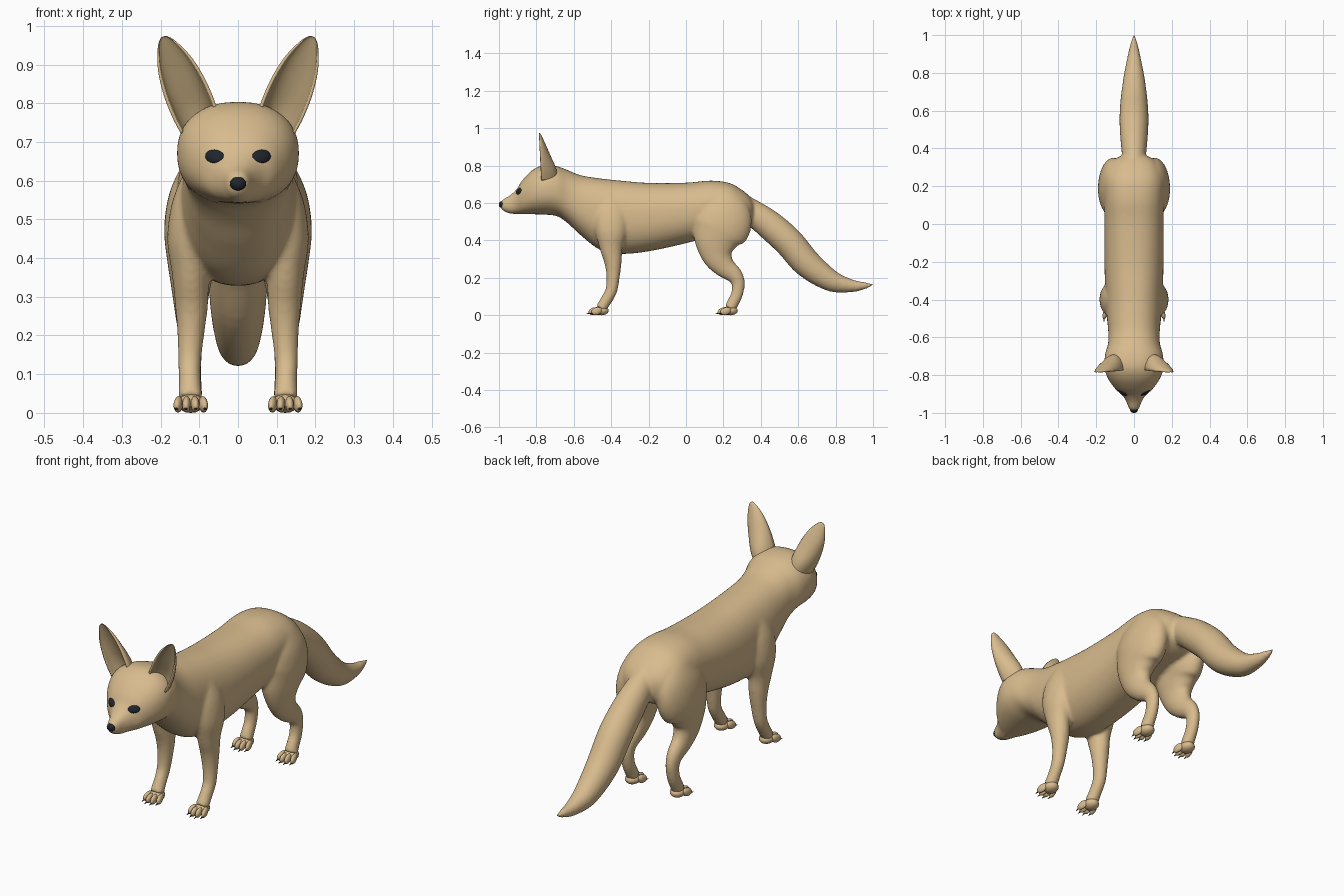
import bpy, bmesh, math
from mathutils import Vector, Matrix
from mathutils.bvhtree import BVHTree

if "Cube" in bpy.data.objects:
    bpy.data.objects.remove(bpy.data.objects["Cube"])


def material(name, rgb):
    m = bpy.data.materials.new(name)
    m.diffuse_color = (*rgb, 1)
    m.use_nodes = True
    m.node_tree.nodes["Principled BSDF"].inputs["Base Color"].default_value = m.diffuse_color
    return m


FUR = material("sandy fur", (0.69, 0.50, 0.27))
INNER = material("inner ear", (0.46, 0.34, 0.18))
DARK = material("dark blue grey", (0.014, 0.019, 0.026))
CLAW = material("claw brown", (0.06, 0.045, 0.03))


def make_object(name, bm, *mats):
    bmesh.ops.recalc_face_normals(bm, faces=bm.faces)
    for f in bm.faces:
        f.smooth = True
    me = bpy.data.meshes.new(name)
    bm.to_mesh(me)
    bm.free()
    ob = bpy.data.objects.new(name, me)
    bpy.context.collection.objects.link(ob)
    for m in mats:
        me.materials.append(m)
    return ob


def spline(rows, steps=5):
    """Catmull-Rom interpolation of rows of numbers."""
    out = []
    for i in range(len(rows) - 1):
        a, b = rows[max(i - 1, 0)], rows[i]
        c, d = rows[i + 1], rows[min(i + 2, len(rows) - 1)]
        for s in range(steps):
            t = s / steps
            out.append([0.5 * (2 * q + (r - p) * t + (2 * p - 5 * q + 4 * r - s3) * t * t
                               + (3 * q - p - 3 * r + s3) * t ** 3)
                        for p, q, r, s3 in zip(a, b, c, d)])
    out.append(list(rows[-1]))
    return out


def skin(bm, rings):
    """Join closed rings of points and cap both ends; returns faces by column."""
    vs = [[bm.verts.new(p) for p in r] for r in rings]
    n = len(vs[0])
    cols = []
    for a, b in zip(vs, vs[1:]):
        for k in range(n):
            cols.append((k, bm.faces.new((a[k], a[(k + 1) % n], b[(k + 1) % n], b[k]))))
    bm.faces.new(vs[0][::-1])
    bm.faces.new(vs[-1])
    return cols


def limb(bm, rows, power=2.0, along_y=False, n=28):
    """Loft rows of (x, y, z, side radius, other radius)."""
    rows = spline(rows)
    rings = []
    for i, (x, y, z, rx, r) in enumerate(rows):
        a, b = rows[max(i - 1, 0)], rows[min(i + 1, len(rows) - 1)]
        t = Vector((0, 1, 0)) if along_y else Vector((0, b[1] - a[1], b[2] - a[2])).normalized()
        up = Vector((0, -t.z, t.y))
        ring = []
        for k in range(n):
            w = math.tau * k / n
            c, s = math.cos(w), math.sin(w)
            c = math.copysign(abs(c) ** (2 / power), c)
            s = math.copysign(abs(s) ** (2 / power), s)
            ring.append(Vector((x + rx * c, y, z)) + up * (r * s))
        rings.append(ring)
    skin(bm, rings)


def ball(bm, loc, radii, rot=Matrix.Identity(4), seg=16):
    bmesh.ops.create_uvsphere(bm, u_segments=seg, v_segments=seg // 2 + 2, radius=1,
                              matrix=Matrix.Translation(loc) @ rot @ Matrix.Diagonal((*radii, 1)))


body = bmesh.new()
# head, neck and torso: y, bottom, top, half width
trunk = [(-0.992, .575, .605, .012), (-0.975, .557, .622, .028), (-0.94, .543, .642, .041),
         (-0.905, .542, .675, .064), (-0.875, .541, .722, .098), (-0.82, .54, .777, .137),
         (-0.76, .538, .803, .157), (-0.69, .53, .797, .153), (-0.63, .49, .775, .137),
         (-0.56, .425, .748, .137), (-0.46, .35, .732, .147), (-0.35, .328, .72, .152),
         (-0.2, .342, .708, .157), (0, .385, .709, .157), (.13, .42, .72, .158),
         (.23, .44, .708, .155), (.30, .455, .67, .135), (.345, .48, .63, .10), (.37, .52, .59, .04)]
limb(body, [(0, y, (a + b) / 2, w, (b - a) / 2) for y, a, b, w in trunk], 2.25, True, 40)

# tail
limb(body, [(0, .28, .60, .05, .06), (0, .37, .54, .064, .07), (0, .45, .48, .072, .078),
            (0, .55, .39, .077, .08), (0, .65, .275, .072, .076), (0, .775, .185, .056, .058),
            (0, .88, .158, .036, .036), (0, .95, .158, .021, .021), (0, 1.003, .165, .005, .005)])

# legs, left and right
front = [(.085, -.40, .64, .045, .06), (.112, -.40, .55, .057, .09), (.127, -.40, .45, .056, .085),
         (.123, -.40, .36, .048, .062), (.12, -.39, .28, .043, .046), (.122, -.39, .20, .035, .035),
         (.125, -.40, .13, .03, .032), (.124, -.43, .075, .029, .031), (.123, -.455, .035, .033, .03)]
hind = [(.08, .19, .65, .06, .09), (.10, .195, .57, .077, .145), (.112, .19, .48, .079, .158),
        (.118, .165, .40, .066, .125), (.122, .168, .32, .05, .085), (.122, .205, .26, .041, .06),
        (.122, .258, .215, .034, .045), (.122, .279, .17, .029, .036), (.122, .272, .11, .028, .032),
        (.122, .25, .065, .029, .032), (.122, .235, .035, .033, .03)]
for sx in (-1, 1):
    for leg in (front, hind):
        limb(body, [(sx * x, y, z, rx, r) for x, y, z, rx, r in leg])
fox = make_object("body", body, FUR)
rm = fox.modifiers.new("merge", 'REMESH')
rm.mode, rm.voxel_size, rm.use_smooth_shade = 'VOXEL', 0.008, True
sm = fox.modifiers.new("soften", 'SMOOTH')
sm.factor, sm.iterations = 0.5, 10

# paws with four toes and claws each
paws, claws = bmesh.new(), bmesh.new()
for sx in (-1, 1):
    for y0 in (-.455, .235):
        ball(paws, (sx * .122, y0 + .002, .025), (.034, .04, .025))
        for k, dx in enumerate((-.032, -.011, .011, .032)):
            dy = -.036 if k in (1, 2) else -.022
            x = sx * .122 + dx
            turn = Matrix.Rotation(dx * 6, 4, 'Z') @ Matrix.Rotation(.3, 4, 'X')
            ball(paws, (x, y0 + dy, .022), (.0115, .031, .02), turn, 12)
            tip = Matrix.Translation((x + dx * .15, y0 + dy - .03, .01)) @ Matrix.Rotation(1.75, 4, 'X')
            bmesh.ops.create_cone(claws, cap_ends=True, segments=8, radius1=.005, radius2=.001,
                                  depth=.024, matrix=tip)
make_object("paws", paws, FUR)
make_object("claws", claws, CLAW)

# cupped ears: position along ear, half width, depth
for sx, side in ((-1, "right"), (1, "left")):
    bm = bmesh.new()
    base, tip = Vector((.098, -.772, .745)), Vector((.194, -.784, .972))
    across = Vector((.90, 0, -.43))
    rings, m = [], 12
    for t, w, d in spline([(0, .055, .085), (.2, .059, .078), (.45, .057, .055), (.7, .046, .033),
                           (.9, .026, .015), (.98, .012, .008), (1, .004, .004)], 4):
        c = base.lerp(tip, t)
        pts = [c - across * (w * math.cos(math.pi * k / m)) + Vector((0, d * math.sin(math.pi * k / m), 0))
               for k in range(m + 1)]
        pts += [c - across * (.86 * w * math.cos(math.pi * k / m))
                + Vector((0, .6 * d * math.sin(math.pi * k / m) - .002, 0)) for k in range(m, -1, -1)]
        rings.append([Vector((sx * p.x, p.y, p.z)) for p in pts])
    for k, f in skin(bm, rings):
        f.material_index = 1 if m < k < 2 * m + 1 else 0
    make_object(side + "_ear", bm, FUR, INNER)

# eyes set on the face surface, and nose
tree = BVHTree.FromObject(fox, bpy.context.evaluated_depsgraph_get())
eyes = bmesh.new()
for sx in (-1, 1):
    hit, normal, _, _ = tree.ray_cast(Vector((sx * .061, -2, .663)), Vector((0, 1, 0)))
    face = Vector((0, -1, 0)).rotation_difference(normal).to_matrix().to_4x4()
    ball(eyes, hit - normal * .002, (.028, .009, .018), face @ Matrix.Rotation(-sx * .25, 4, 'Y'), 20)
make_object("eyes", eyes, DARK)
nose = bmesh.new()
ball(nose, (0, -.984, .592), (.021, .017, .018))
make_object("nose", nose, DARK)
